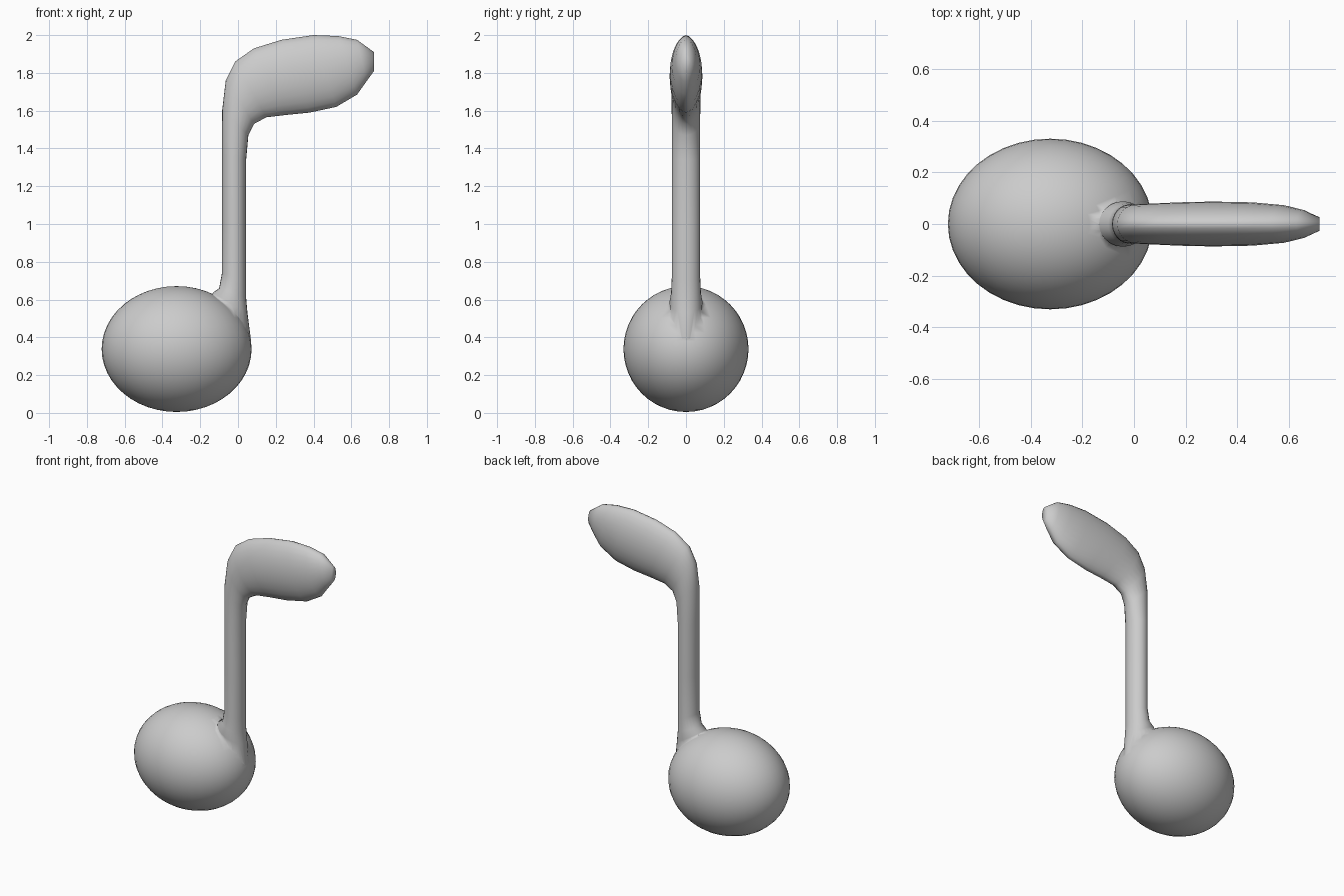
import bpy, bmesh
from math import sin, cos, pi, copysign
from mathutils import Vector

if "Cube" in bpy.data.objects:
    bpy.data.objects.remove(bpy.data.objects["Cube"])

# Stem and flag sections: outer edge (x, z), inner edge (x, z), half depth, lens power
SECTIONS = [
    ((-0.08, 0.30), (0.055, 0.28), 0.05, 1.0),
    ((-0.15, 0.57), (0.068, 0.39), 0.08, 1.0),
    ((-0.135, 0.635), (0.050, 0.53), 0.088, 1.0),
    ((-0.10, 0.66), (0.043, 0.61), 0.079, 1.0),
    ((-0.085, 0.74), (0.043, 0.70), 0.075, 1.0),
    ((-0.085, 1.00), (0.043, 1.00), 0.075, 1.0),
    ((-0.085, 1.36), (0.043, 1.34), 0.075, 1.0),
    ((-0.084, 1.60), (0.055, 1.47), 0.075, 1.0),
    ((-0.065, 1.76), (0.085, 1.53), 0.076, 1.05),
    ((-0.015, 1.86), (0.15, 1.565), 0.079, 1.1),
    ((0.085, 1.93), (0.26, 1.578), 0.084, 1.2),
    ((0.23, 1.975), (0.38, 1.59), 0.087, 1.2),
    ((0.40, 2.00), (0.52, 1.62), 0.084, 1.2),
    ((0.53, 1.995), (0.63, 1.685), 0.073, 1.1),
    ((0.63, 1.975), (0.68, 1.755), 0.055, 1.0),
    ((0.72, 1.91), (0.72, 1.81), 0.026, 1.0),
]
SIDES = 24


def finish(bm, name):
    bmesh.ops.recalc_face_normals(bm, faces=bm.faces)
    for f in bm.faces:
        f.smooth = True
    mesh = bpy.data.meshes.new(name)
    bm.to_mesh(mesh)
    bm.free()
    obj = bpy.data.objects.new(name, mesh)
    bpy.context.collection.objects.link(obj)
    return obj


# Stem bending into a flattened flag
bm = bmesh.new()
rings = []
for (ax, az), (bx, bz), depth, power in SECTIONS:
    a, b = Vector((ax, 0, az)), Vector((bx, 0, bz))
    ring = []
    for i in range(SIDES):
        t = 2 * pi * i / SIDES
        p = (a + b) / 2 + (a - b) / 2 * cos(t)
        p.y = depth * copysign(abs(sin(t)) ** power, sin(t))
        ring.append(bm.verts.new(p))
    rings.append(ring)
for lo, hi in zip(rings, rings[1:]):
    for i in range(SIDES):
        j = (i + 1) % SIDES
        bm.faces.new((lo[i], lo[j], hi[j], hi[i]))
bm.faces.new(rings[0])
bm.faces.new(rings[-1])
stem = finish(bm, "stem_and_flag")

# Rounded note head
bm = bmesh.new()
bmesh.ops.create_uvsphere(bm, u_segments=40, v_segments=24, radius=1)
bmesh.ops.scale(bm, vec=(0.397, 0.331, 0.333), verts=bm.verts)
bmesh.ops.translate(bm, vec=(-0.325, 0, 0.338), verts=bm.verts)
head = finish(bm, "music_note")

# Fuse stem into head
mod = head.modifiers.new("fuse", 'BOOLEAN')
mod.operation = 'UNION'
mod.solver = 'EXACT'
mod.object = stem
bpy.context.view_layer.objects.active = head
head.select_set(True)
bpy.ops.object.modifier_apply(modifier=mod.name)
bpy.data.objects.remove(stem)
